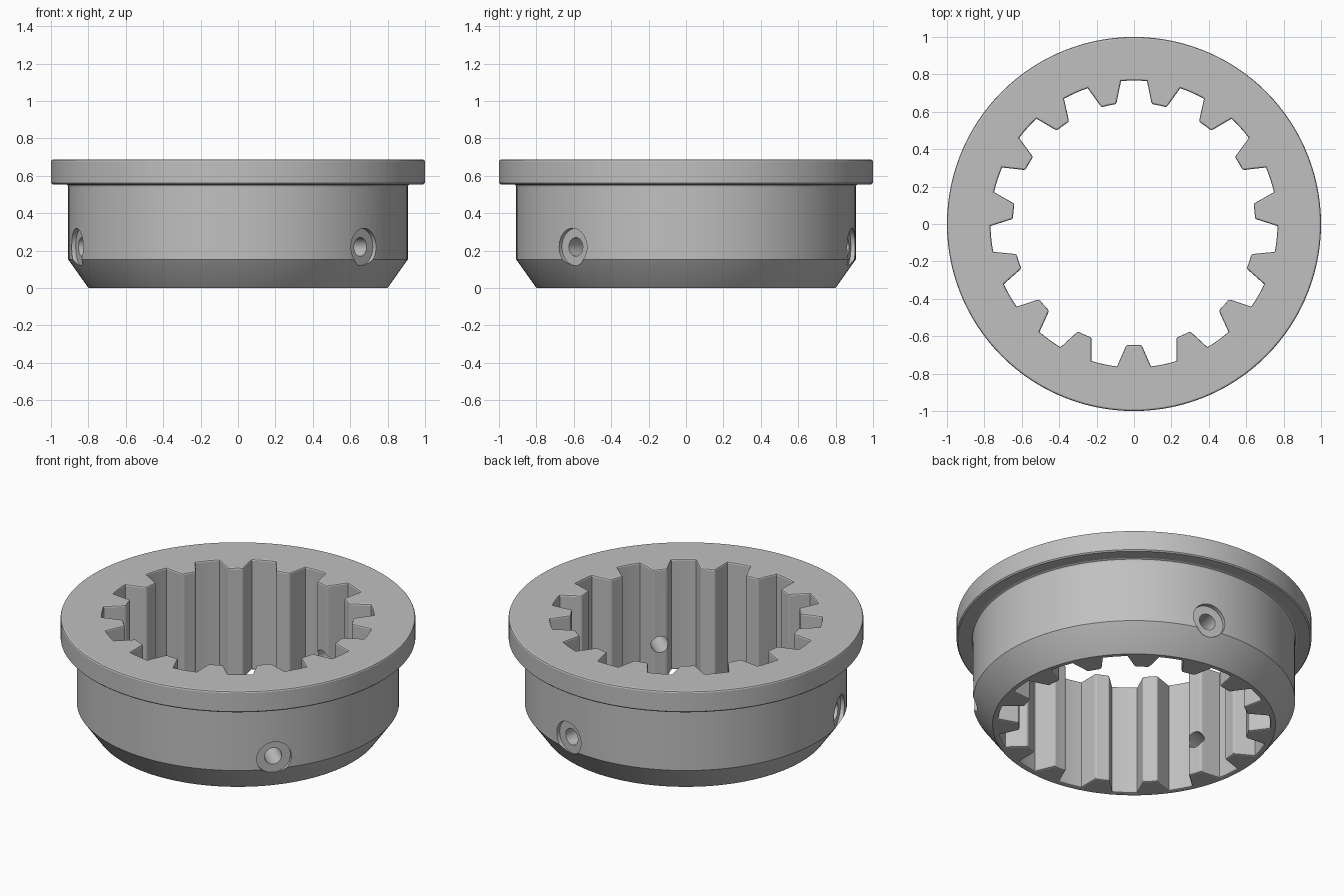
import bpy, bmesh, math
from mathutils import Matrix

if "Cube" in bpy.data.objects:
    bpy.data.objects.remove(bpy.data.objects["Cube"])

TEETH, HEIGHT = 15, 0.687
TIP, ROOT = 0.648, 0.767
PITCH = math.tau / TEETH

steel = bpy.data.materials.new("grey metal")
steel.use_nodes = True
GREY = (0.53, 0.53, 0.53, 1)
steel.diffuse_color = GREY
steel.node_tree.nodes["Principled BSDF"].inputs["Base Color"].default_value = GREY


def circle(radius, z, count):
    return [(radius * math.cos(i * math.tau / count),
             radius * math.sin(i * math.tau / count), z) for i in range(count)]


def toothed_loop(z):
    # one pitch: tooth tip, flank, then the curved gap floor
    pitch = [(0, TIP), (3.6, TIP), (6.8, ROOT), (9.4, ROOT),
             (12, ROOT), (14.6, ROOT), (17.2, ROOT), (20.4, TIP)]
    points = []
    for t in range(TEETH):
        for degrees, r in pitch:
            a = t * PITCH + math.radians(degrees)
            points.append((r * math.cos(a), r * math.sin(a), z))
    return points


def skin(loops, closed):
    # join successive loops of equal length with quads
    bm = bmesh.new()
    rings = [[bm.verts.new(p) for p in loop] for loop in loops]
    n = len(rings[0])
    pairs = list(zip(rings, rings[1:]))
    if closed:
        pairs.append((rings[-1], rings[0]))
    else:
        bm.faces.new(rings[0])
        bm.faces.new(rings[-1])
    for a, b in pairs:
        for i in range(n):
            j = (i + 1) % n
            bm.faces.new((a[i], a[j], b[j], b[i]))
    bmesh.ops.recalc_face_normals(bm, faces=bm.faces[:])
    return bm


def make_object(name, bm):
    mesh = bpy.data.meshes.new(name)
    bm.to_mesh(mesh)
    bm.free()
    obj = bpy.data.objects.new(name, mesh)
    bpy.context.collection.objects.link(obj)
    mesh.materials.append(steel)
    return obj


# Flanged collar: tapered foot, straight wall, fillet, flange, toothed bore
outline = [(0.797, 0), (0.803, 0.005), (0.908, 0.153), (0.908, 0.543),
           (0.911, 0.551), (0.919, 0.555), (0.993, 0.555), (1, 0.562),
           (1, 0.677), (0.997, 0.684), (0.99, HEIGHT)]
loops = [circle(r, z, TEETH * 8) for r, z in outline]
loops += [toothed_loop(HEIGHT), toothed_loop(0)]
bm = skin(loops, closed=True)


# Soften the bore rims and the tooth tip corners
def softened(edge):
    a, b = (v.co for v in edge.verts)
    if max(a.xy.length, b.xy.length) > ROOT + 0.005:
        return False
    if abs(a.z - b.z) < 0.001:
        return True
    angle = math.degrees(math.atan2(a.y, a.x)) % (360 / TEETH)
    return a.xy.length < TIP + 0.01 and 1 < angle < 23


bmesh.ops.bevel(bm, geom=[e for e in bm.edges if softened(e)], offset=0.009,
                offset_type='OFFSET', segments=2, profile=0.5,
                affect='EDGES', clamp_overlap=True)
bmesh.ops.recalc_face_normals(bm, faces=bm.faces[:])
bmesh.ops.rotate(bm, verts=bm.verts[:], matrix=Matrix.Rotation(-math.pi / 2, 3, 'Z'))
collar = make_object("splined_collar", bm)
bpy.context.view_layer.objects.active = collar
collar.select_set(True)

# Three counterbored radial screw holes, each through a tooth
for k in range(3):
    pin = [(0.05, 0.5), (0.05, 0.88), (0.1, 0.88), (0.1, 1.1)]
    bm = skin([circle(r, d, 40) for r, d in pin], closed=False)
    cutter = make_object("screw_hole_cutter", bm)
    turn = math.radians(-42 + 120 * k)
    cutter.matrix_world = (Matrix.Translation((0, 0, 0.22))
                           @ Matrix.Rotation(turn, 4, 'Z')
                           @ Matrix.Rotation(math.pi / 2, 4, 'Y'))
    cutter.hide_render = True
    cut = collar.modifiers.new("screw_hole", 'BOOLEAN')
    cut.operation = 'DIFFERENCE'
    cut.solver = 'EXACT'
    cut.object = cutter
    bpy.context.view_layer.update()
    bpy.ops.object.modifier_apply(modifier=cut.name)
    bpy.data.objects.remove(cutter)

bpy.ops.object.shade_smooth_by_angle(angle=math.radians(16))
